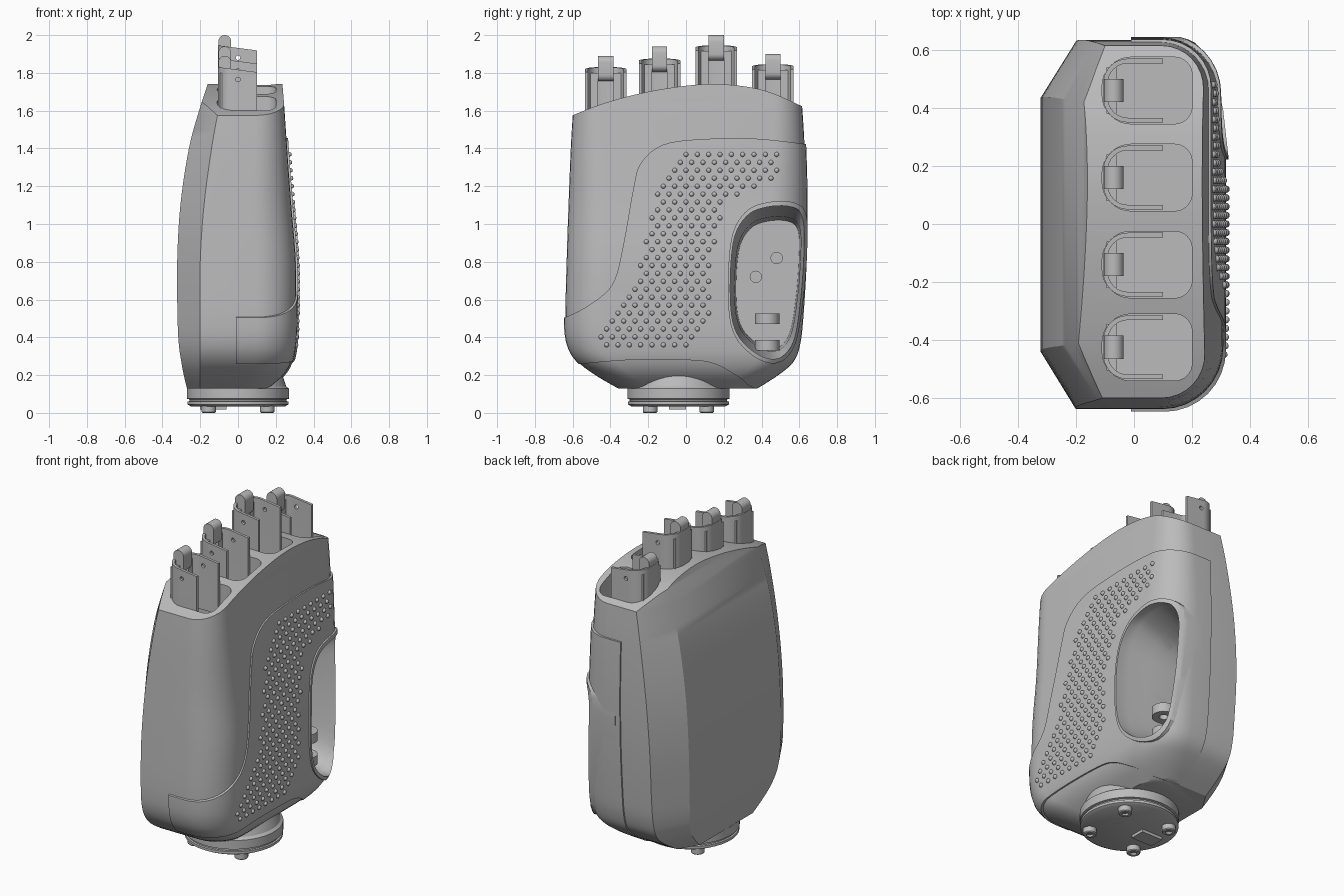
import bpy, bmesh, math
from mathutils import Vector
from mathutils.bvhtree import BVHTree

cube = bpy.data.objects.get("Cube")
if cube:
    bpy.data.objects.remove(cube, do_unlink=True)

parts, tools = [], []


def finish(name, bm, tool=False):
    bmesh.ops.recalc_face_normals(bm, faces=bm.faces[:])
    mesh = bpy.data.meshes.new(name)
    bm.to_mesh(mesh)
    bm.free()
    obj = bpy.data.objects.new(name, mesh)
    bpy.context.collection.objects.link(obj)
    obj.hide_render = tool
    (tools if tool else parts).append(obj)
    return obj


def skin(name, rings, tool=False):
    """Closed solid through a list of equal-length rings."""
    bm = bmesh.new()
    loops = [[bm.verts.new(p) for p in ring] for ring in rings]
    n = len(loops[0])
    for a, b in zip(loops, loops[1:]):
        for i in range(n):
            j = (i + 1) % n
            bm.faces.new((a[i], a[j], b[j], b[i]))
    bm.faces.new(loops[0][::-1])
    bm.faces.new(loops[-1])
    return finish(name, bm, tool)


def spline(pts, steps, closed=False):
    """Smooth curve through points of any dimension."""
    n, out = len(pts), []
    for i in range(n if closed else n - 1):
        q = [pts[k % n] if closed else pts[min(max(k, 0), n - 1)] for k in range(i - 1, i + 3)]
        for s in range(steps):
            t = s / steps
            out.append([b + t * ((c - a) / 2 + t * ((a - 2.5 * b + 2 * c - d / 2)
                        + t * (1.5 * (b - c) + (d - a) / 2))) for a, b, c, d in zip(*q)])
    return out if closed else out + [list(pts[-1])]


def boolean(obj, tool, op="DIFFERENCE"):
    mod = obj.modifiers.new("cut", "BOOLEAN")
    mod.object, mod.operation, mod.solver = tool, op, "EXACT"
    bpy.context.view_layer.objects.active = obj
    bpy.ops.object.modifier_apply(modifier=mod.name)


def arc(cx, cy, r, a0, a1, n=8):
    return [(cx + r * math.cos(math.radians(a0 + (a1 - a0) * i / n)),
             cy + r * math.sin(math.radians(a0 + (a1 - a0) * i / n))) for i in range(n + 1)]


def plan(name, pts, z0, z1, tool=False):
    return skin(name, [[(x, y, z) for x, y in pts] for z in (z0, z1)], tool)


def side(name, pts, x0, x1, tool=False):
    return skin(name, [[(x, y, z) for y, z in pts] for x in (x0, x1)], tool)


def disc(name, x, y, profile, n=48, tool=False):
    """Turned part from (radius, height) pairs."""
    return skin(name, [[(px, py, z) for px, py in arc(x, y, r, 0, 360, n)[:-1]]
                       for r, z in profile], tool)


# Shell sections: height, back x, ridge x, palm x, front y, rear y, corner radius
STATIONS = [(.13, -.27, -.2, .16, -.36, .37, .16), (.2, -.287, -.2, .24, -.48, .48, .19),
            (.27, -.3, -.2, .28, -.57, .56, .2), (.36, -.313, -.2, .298, -.622, .595, .21),
            (.5, -.32, -.2, .306, -.638, .612, .21), (.8, -.322, -.2, .306, -.632, .63, .21),
            (1.1, -.305, -.18, .282, -.622, .635, .2), (1.4, -.26, -.14, .26, -.61, .628, .17),
            (1.62, -.2, -.1, .245, -.597, .615, .15), (1.8, -.14, -.06, .23, -.585, .6, .14)]


def shell(name, off):
    rings = []
    for z, xd, xc, xp, y0, y1, r in spline(STATIONS, 5):
        xp, y0, y1 = xp + off, y0 - off, y1 + off
        pts = arc(xp - r, y0 + r, r, -90, 0) + arc(xp - r, y1 - r, r, 0, 90)
        pts += [(xc, y1), (xd, y1 * .69), (xd, y0 * .69), (xc, y0)]
        rings.append([(x, y, z) for x, y in pts])
    return skin(name, rings)


body = shell("palm_shell", 0)
cover = shell("palm_cover", .009)
lip = shell("thumb_opening_lip", .018)

# Arched knuckle edge
crown = spline([(-.75, 1.5), (-.6, 1.575), (-.4, 1.65), (-.15, 1.71), (.1, 1.74),
                (.3, 1.73), (.45, 1.695), (.61, 1.625), (.75, 1.55)], 5)
boolean(body, side("crown_cutter", crown + [(.75, 2), (-.75, 2)], -1, 1, True))

# Palm cover outline
edge = spline([(.8, 1.4), (.4, 1.45), (.1, 1.45), (-.12, 1.42), (-.24, 1.32), (-.28, 1.18),
               (-.33, .9), (-.38, .7), (-.47, .6), (-.63, .51), (-.8, .47)], 5)
edge += spline([(-.8, .24), (-.6, .255), (-.3, .28), (0, .28), (.15, .26), (.28, .19),
                (.4, .12), (.8, .1)], 5)
boolean(cover, side("cover_outline", edge, -.01, .6, True), "INTERSECT")

# Thumb opening with a raised lip and a tapering cavity
opening = spline([(.235, .6), (.25, .9), (.32, 1.04), (.43, 1.09), (.56, 1.09), (.625, 1.03),
                  (.63, .85), (.61, .6), (.57, .38), (.49, .29), (.38, .31), (.27, .42)], 5, True)


def scaled(s, cy=.44, cz=.68):
    return [(cy + (y - cy) * s, cz + (z - cz) * s) for y, z in opening]


boolean(lip, side("lip_outline", scaled(1.06), .02, .6, True), "INTERSECT")
cavity = skin("cavity_cutter", [[(x, y, z) for y, z in scaled(s, .43, .62)]
                                for x, s in ((.6, 1), (.24, 1), (.12, .88), (-.14, .84))], True)
for obj in (body, cover, lip):
    boolean(obj, cavity)
for y, z in ((.37, .72), (.48, .82)):
    boolean(body, side("cavity_hole_cutter", arc(y, z, .03, 0, 360, 20)[:-1], -.2, 0, True))

# Thumb hinge lugs
pin = disc("lug_pin_cutter", .15, .43, [(.025, .2), (.025, .7)], 20, True)
for z in (.33, .47):
    lug = plan("thumb_hinge_lug", arc(.15, .43, .065, -90, 90, 12)
               + [(-.17, .495), (-.17, .365)], z, z + .055)
    boolean(lug, pin)

# Finger sockets with clip brackets: centre y, bracket top, tab top
FINGERS = [(-.425, 1.83, 1.89), (-.14, 1.875, 1.94), (.16, 1.945, 2.0), (.46, 1.845, 1.9)]


def u_path(y, h, r, x0):
    return ([(.1, y - h)] + arc(x0 + r, y - h + r, r, 270, 180)
            + arc(x0 + r, y + h - r, r, 180, 90) + [(.1, y + h)])


for y, top, tab_top in FINGERS:
    socket = (arc(-.01, y - .015, .1, 270, 180) + arc(-.01, y + .015, .1, 180, 90)
              + arc(.14, y + .055, .06, 90, 0) + arc(.14, y - .055, .06, 0, -90))
    slot = plan("socket_cutter", socket, 1.32, 2, True)
    boolean(body, slot)
    boolean(cover, slot)
    wall = u_path(y, .11, .085, -.106) + u_path(y, .094, .069, -.09)[::-1]
    slope = [[(x, py, 1.5) for x, py in wall],
             [(x, py, top - (x + .1) * .13) for x, py in wall]]
    bracket = skin("finger_bracket", slope)
    bore = [[(px, py, pz) for px, pz in arc(0, top - .065, .012, 0, 360, 16)[:-1]]
            for py in (y - .2, y + .2)]
    boolean(bracket, skin("bracket_hole_cutter", bore, True))
    # Rounded tab and the ribs under it
    profile = (arc(-.07, tab_top - .034, .034, 0, 180, 12)
               + arc(-.07, tab_top - .1, .034, 180, 360, 12))
    skin("finger_tab", [[(px, py, pz) for px, pz in profile] for py in (y - .04, y + .04)])
    for s in (-1, 1):
        yr = y + s * .06
        plan("bracket_rib", [(-.095, yr - .02), (-.06, yr - .02), (-.06, yr + .02),
                             (-.095, yr + .02)], 1.45, top - .03)
boolean(body, disc("socket_floor_hole_cutter", .12, .43, [(.04, 1.2), (.04, 1.4)], 24, True))

# Wrist flange, bolts and connector
disc("wrist_flange", 0, -.04, [(.25, .035), (.268, .045), (.268, .06), (.258, .062), (.258, .072),
                               (.27, .075), (.27, .128), (.255, .14), (.235, .2), (.2, .28)], 64)
for x in (-.155, .155):
    for y in (-.19, .11):
        disc("wrist_bolt", x, y, [(.018, .012), (.018, 0), (.033, 0), (.038, .005), (.038, .05)], 20)
plan("wrist_connector", [(-.2, -.09), (-.06, -.09), (-.06, .0), (-.2, .0)], .018, .05)

# Staggered grip bumps: height, first y, last y
ROWS = [(.35, -.48, .02), (.47, -.45, .12), (.65, -.28, .13), (1.0, -.2, .16),
        (1.15, -.17, .26), (1.25, -.14, .48), (1.38, -.02, .52)]
tree = BVHTree.FromObject(cover, bpy.context.evaluated_depsgraph_get())
bm = bmesh.new()
for row in range(25):
    z = .36 + row * .042
    a, b = next((p, q) for p, q in zip(ROWS, ROWS[1:]) if p[0] <= z <= q[0])
    t = (z - a[0]) / (b[0] - a[0])
    low, high = (a[k] + (b[k] - a[k]) * t for k in (1, 2))
    for col in range(-10, 11):
        y = col * .06 + (row % 2) * .03
        if low <= y <= high:
            hit = tree.ray_cast(Vector((1, y, z)), Vector((-1, 0, 0)))[0]
            if hit and hit.x > .1:
                made = bmesh.ops.create_icosphere(bm, subdivisions=2, radius=.013)
                bmesh.ops.translate(bm, verts=made["verts"], vec=hit)
finish("grip_bumps", bm)

# Finish: remove cutters, colour and shade
for tool in tools:
    bpy.data.objects.remove(tool, do_unlink=True)
grey = bpy.data.materials.new("plain_grey")
grey.use_nodes = True
colour = (.5, .5, .5, 1)
grey.diffuse_color = colour
grey.node_tree.nodes["Principled BSDF"].inputs["Base Color"].default_value = colour
bpy.ops.object.select_all(action="DESELECT")
for obj in parts:
    obj.data.materials.clear()
    obj.data.materials.append(grey)
    obj.select_set(True)
bpy.context.view_layer.objects.active = body
bpy.ops.object.shade_smooth_by_angle()
